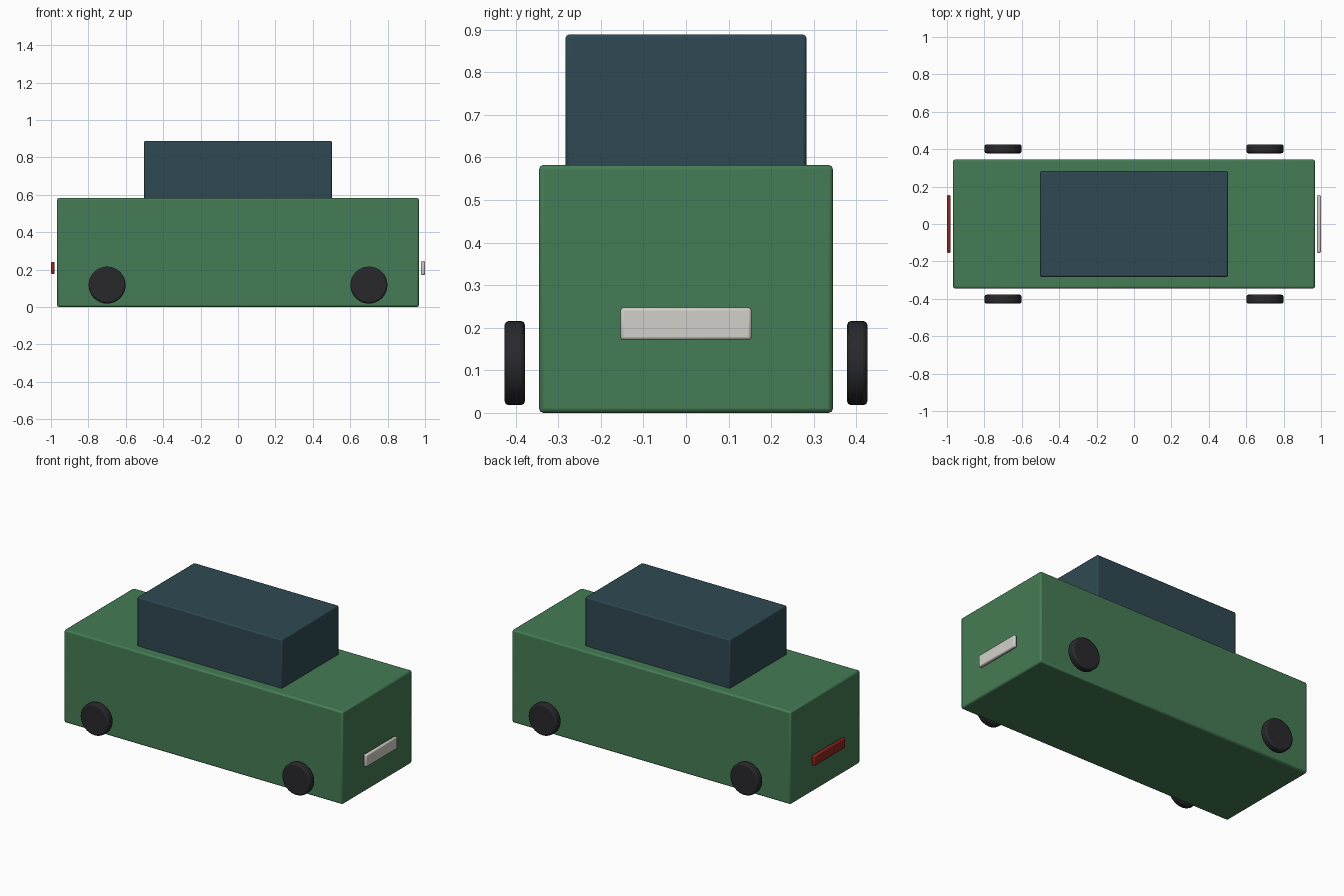
import bpy
from math import radians

if "Cube" in bpy.data.objects:
    bpy.data.objects.remove(bpy.data.objects["Cube"])


def material(name, color):
    m = bpy.data.materials.new(name)
    m.diffuse_color = (*color, 1)
    m.use_nodes = True
    m.node_tree.nodes["Principled BSDF"].inputs["Base Color"].default_value = m.diffuse_color
    return m


green = material("green_paint", (0.06, 0.20, 0.09))
glass = material("dark_glass", (0.028, 0.066, 0.085))
rubber = material("rubber", (0.022, 0.022, 0.025))
white = material("lamp_white", (0.65, 0.63, 0.59))
red = material("lamp_red", (0.28, 0.02, 0.015))


def finish(obj, name, mat, bevel):
    obj.name = name
    obj.data.materials.append(mat)
    bpy.ops.object.transform_apply(location=False, rotation=True, scale=True)
    mod = obj.modifiers.new("soft_edges", "BEVEL")
    mod.width, mod.segments = bevel, 2
    mod.limit_method, mod.angle_limit = "ANGLE", radians(40)
    bpy.ops.object.shade_smooth_by_angle(angle=radians(30))


def box(name, center, size, mat, bevel):
    bpy.ops.mesh.primitive_cube_add(size=1, location=center)
    obj = bpy.context.object
    obj.scale = size
    finish(obj, name, mat, bevel)


# Body and cabin
box("body", (0, 0, 0.291), (1.934, 0.69, 0.582), green, 0.01)
box("cabin", (0, 0, 0.725), (1.004, 0.565, 0.326), glass, 0.007)

# Light bars floating just off each end
box("front_light", (0.989, 0, 0.209), (0.022, 0.308, 0.076), white, 0.007)
box("rear_light", (-0.99, 0, 0.209), (0.02, 0.308, 0.064), red, 0.006)

# Four wheels, set slightly away from the body sides
for end, x in (("front", 0.7), ("rear", -0.7)):
    for side, y in (("right", -0.402), ("left", 0.402)):
        bpy.ops.mesh.primitive_cylinder_add(
            vertices=32, radius=0.099, depth=0.048,
            location=(x, y, 0.117), rotation=(radians(90), 0, 0))
        finish(bpy.context.object, f"{end}_{side}_wheel", rubber, 0.01)
